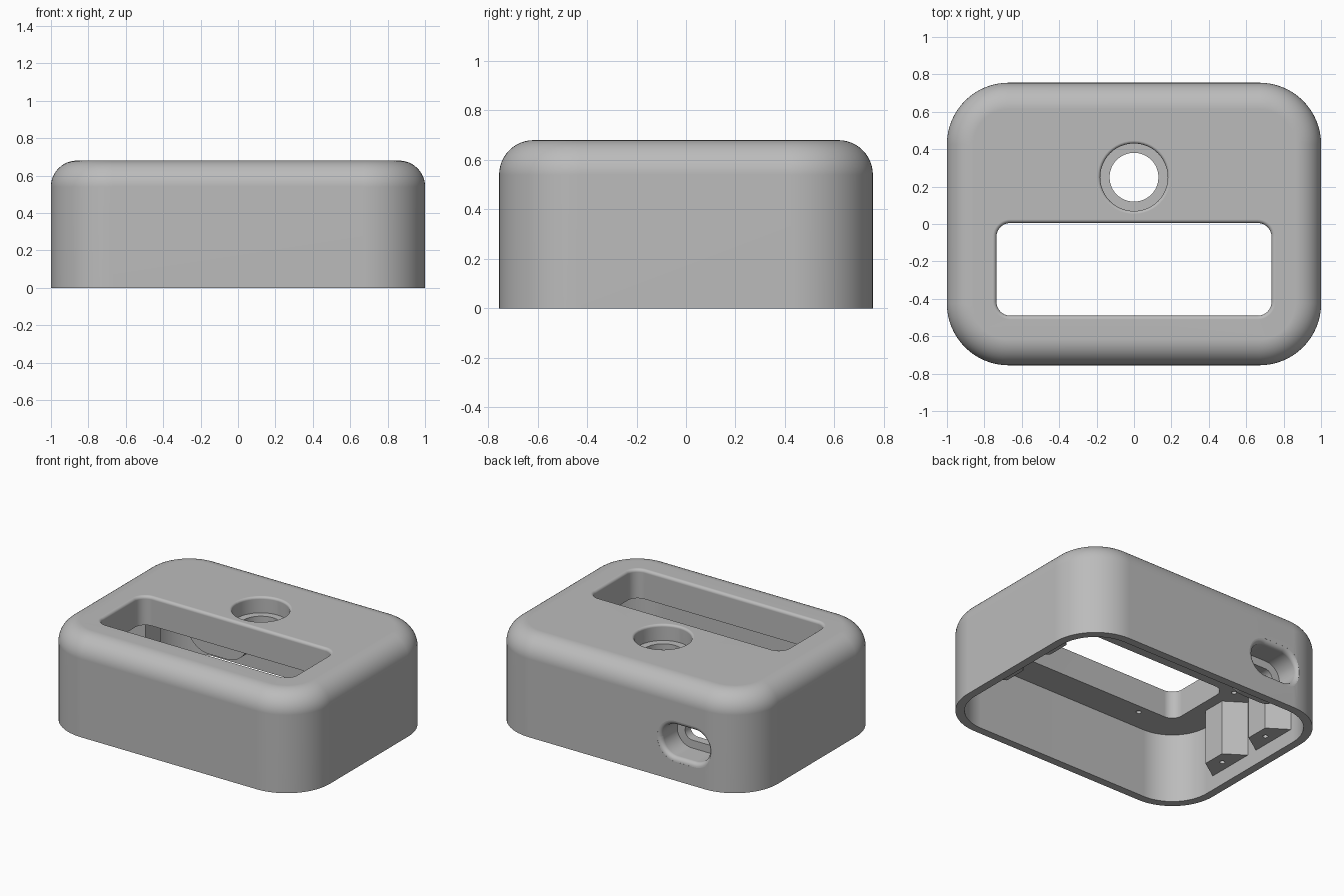
import bpy, bmesh
from math import sin, cos, pi
from mathutils import Matrix

if "Cube" in bpy.data.objects:
    bpy.data.objects.remove(bpy.data.objects["Cube"])

grey = bpy.data.materials.new("warm grey plastic")
grey.use_nodes = True
grey.diffuse_color = (0.5, 0.5, 0.5, 1)
grey.node_tree.nodes["Principled BSDF"].inputs["Base Color"].default_value = (0.5, 0.5, 0.5, 1)

HEIGHT, CEILING = 0.68, 0.48


def finish_mesh(name, bm):
    bmesh.ops.recalc_face_normals(bm, faces=bm.faces)
    mesh = bpy.data.meshes.new(name)
    bm.to_mesh(mesh)
    bm.free()
    mesh.materials.append(grey)
    obj = bpy.data.objects.new(name, mesh)
    bpy.context.collection.objects.link(obj)
    return obj


def extrude_rings(name, rings):
    """Bridge equal-length point rings and cap both ends."""
    bm = bmesh.new()
    loops = [[bm.verts.new(p) for p in ring] for ring in rings]
    for a, b in zip(loops, loops[1:]):
        for i in range(len(a)):
            j = (i + 1) % len(a)
            bm.faces.new((a[i], a[j], b[j], b[i]))
    bm.faces.new(loops[0])
    bm.faces.new(loops[-1])
    return finish_mesh(name, bm)


def rounded_block(name, half_x, half_y, radius, steps, centre=(0, 0), segs=12):
    """Rounded rectangle lofted through (offset, z) steps."""
    rings = []
    for off, z in steps:
        ring = []
        for q, (sx, sy) in enumerate([(1, 1), (-1, 1), (-1, -1), (1, -1)]):
            for k in range(segs + 1):
                a = (q + k / segs) * pi / 2
                # a hair of straight edge keeps circles free of doubled points
                ring.append((centre[0] + sx * (half_x - radius + 0.0005) + (radius + off) * cos(a),
                             centre[1] + sy * (half_y - radius + 0.0005) + (radius + off) * sin(a), z))
        rings.append(ring)
    return extrude_rings(name, rings)


def flare(top, r, n=6):
    """Steps of a cutter that rounds over the mouth of an opening."""
    arc = [(r * (1 - cos(i / n * pi / 2)), top - r + r * sin(i / n * pi / 2)) for i in range(n + 1)]
    return arc + [(r, top + 0.06)]


def combine(target, other, operation):
    mod = target.modifiers.new(operation, "BOOLEAN")
    mod.operation, mod.solver, mod.object = operation, "EXACT", other
    bpy.context.view_layer.objects.active = target
    bpy.ops.object.modifier_apply(modifier=mod.name)
    bpy.data.objects.remove(other)


# Outer housing with rounded top edge
R = 0.14
dome = [(-R * (1 - cos(i / 12 * pi / 2)), HEIGHT - R + R * sin(i / 12 * pi / 2)) for i in range(13)]
housing = rounded_block("housing", 1.0, 0.755, 0.33, [(0, 0)] + dome, segs=16)

# Hollow interior, open underneath
cavity = rounded_block("cavity", 0.945, 0.70, 0.28, [(0, -0.1), (0, CEILING)], segs=16)
combine(housing, cavity, "DIFFERENCE")

# Port surround on the inside of the back wall
to_back = Matrix.Rotation(-pi / 2, 4, "X")
PORT = (-0.52, -0.27)


def port_block(name, hx, hz, steps):
    obj = rounded_block(name, hx, hz, hz, steps, PORT)
    obj.data.transform(to_back)
    return obj


combine(housing, port_block("port_boss", 0.23, 0.16, [(0, 0.52), (0, 0.73)]), "UNION")

# Openings: window, stepped round hole, recessed port
cutters = [
    rounded_block("window", 0.735, 0.2475, 0.075, [(0, 0.4)] + flare(HEIGHT, 0.02), (0, -0.2425)),
    rounded_block("button_recess", 0.18, 0.18, 0.18, [(0, 0.57)] + flare(HEIGHT, 0.016), (0, 0.25)),
    rounded_block("button_hole", 0.13, 0.13, 0.13, [(0, 0.4), (0, 0.62)], (0, 0.25)),
    port_block("port_recess", 0.18, 0.11, [(0, 0.58)] + flare(0.755, 0.03)),
    port_block("port_hole", 0.12, 0.055, [(0, 0.45), (0, 0.62)]),
]
# Blind screw holes in the ceiling
for side in (-1, 1):
    for x, y in ((0.8, 0.02), (0.5, -0.55)):
        cutters.append(rounded_block("screw_hole", 0.016, 0.016, 0.016,
                                     [(0, 0.4), (0, 0.56)], (side * x, y), 4))
for cutter in cutters:
    combine(housing, cutter, "DIFFERENCE")

# Tapered screw posts along the side walls
posts = []
for side, label in ((1, "left"), (-1, "right")):
    for y, place in ((-0.19, "front"), (0.23, "back")):
        outline = [(0.96, y - 0.18), (0.96, y + 0.18), (0.81, y + 0.08), (0.81, y - 0.08)]
        post = extrude_rings(f"screw_post_{place}_{label}",
                             [[(side * px, py, z) for px, py in outline] for z in (0.1, CEILING + 0.01)])
        hole = rounded_block("post_hole", 0.016, 0.016, 0.016,
                             [(0, 0.05), (0, 0.25)], (side * 0.88, y), 4)
        combine(post, hole, "DIFFERENCE")
        posts.append(post)

# Smooth shading with crisp edges
for obj in [housing] + posts:
    bpy.ops.object.select_all(action="DESELECT")
    obj.select_set(True)
    bpy.context.view_layer.objects.active = obj
    bpy.ops.object.shade_smooth_by_angle(angle=0.5)
    weighted = obj.modifiers.new("weighted_normals", "WEIGHTED_NORMAL")
    weighted.keep_sharp = True
